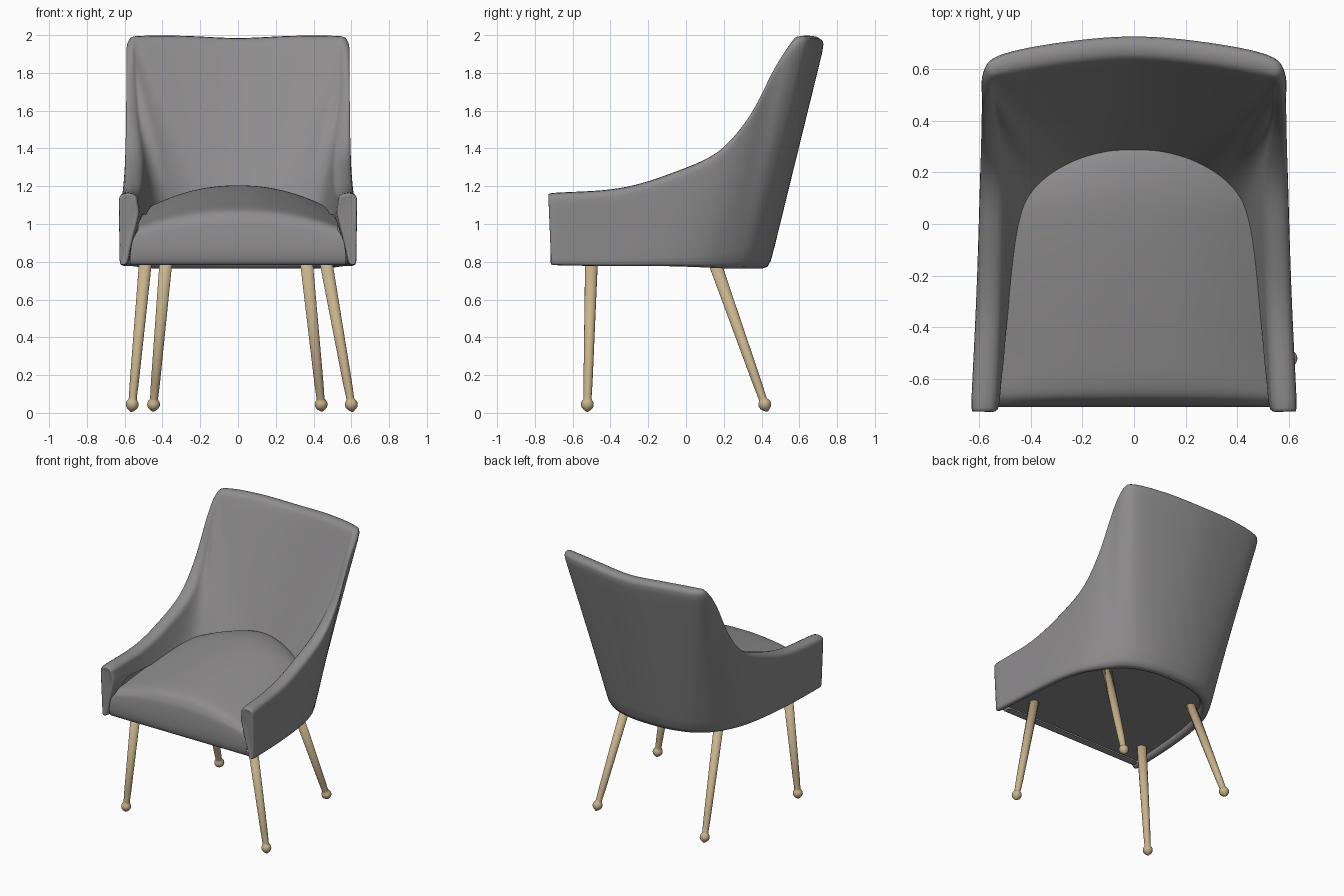
import bpy, bmesh, math
from mathutils import Vector as V

cube = bpy.data.objects.get("Cube")
if cube:
    bpy.data.objects.remove(cube)


def material(name, rgb):
    m = bpy.data.materials.new(name)
    m.use_nodes = True
    m.diffuse_color = (*rgb, 1)
    m.node_tree.nodes["Principled BSDF"].inputs["Base Color"].default_value = (*rgb, 1)
    return m


fabric = material("grey fabric", (.27, .262, .268))
wood = material("pale wood", (.58, .45, .26))


def finish(name, bm, mat, levels=0):
    bmesh.ops.recalc_face_normals(bm, faces=bm.faces)
    mesh = bpy.data.meshes.new(name)
    bm.to_mesh(mesh)
    bm.free()
    mesh.materials.append(mat)
    mesh.shade_smooth()
    ob = bpy.data.objects.new(name, mesh)
    bpy.context.collection.objects.link(ob)
    if levels:
        sub = ob.modifiers.new("Smooth", 'SUBSURF')
        sub.levels = sub.render_levels = levels


def spline(points, steps=4):
    """Smooth curve passing through every point."""
    p = [V(q) for q in points]
    p = [p[0] * 2 - p[1]] + p + [p[-1] * 2 - p[-2]]
    out = []
    for i in range(1, len(p) - 2):
        a, b, c, d = p[i - 1:i + 3]
        for k in range(steps):
            t = k / steps
            out.append(b + (c - a) * t / 2 + (a * 2 - b * 5 + c * 4 - d) * t * t / 2
                       + (b * 3 - a - c * 3 + d) * t ** 3 / 2)
    return out + [p[-2]]


def both_sides(half):
    """Spline through one half, from front to centre back, and its mirror."""
    flip = [(-q[0], *q[1:]) for q in half[:-1]]
    return spline(list(half) + flip[::-1])


def bridge(bm, rows, closed):
    loops = [[bm.verts.new(p) for p in row] for row in rows]
    n = len(loops[0])
    for a, b in zip(loops, loops[1:]):
        for i in range(n if closed else n - 1):
            j = (i + 1) % n
            bm.faces.new((a[i], a[j], b[j], b[i]))
    return loops


# Shell guide curves: outer bottom, outer top, top thickness, inner seat line
bottom = [(.628, -.715, .78), (.615, -.4, .775), (.592, -.12, .775), (.553, .06, .77),
          (.51, .16, .765), (.46, .25, .762), (.395, .33, .762), (.3, .39, .762),
          (.16, .43, .762), (0, .44, .762)]
top = [(.634, -.73, 1.14), (.615, -.35, 1.165), (.605, -.05, 1.255), (.6, .17, 1.365),
       (.596, .335, 1.56), (.593, .475, 1.82), (.59, .59, 1.95), (.525, .662, 1.972),
       (.28, .712, 1.972), (0, .735, 1.96)]
thick = [(-.1, 0, 0), (-.1, 0, 0), (-.1, 0, 0), (-.095, .02, 0), (-.07, .03, 0),
         (-.05, .01, 0), (-.045, -.035, 0), (-.025, -.09, 0), (-.01, -.1, 0), (0, -.1, 0)]
seat_line = [(.52, -.72, 1.05), (.49, -.35, 1.05), (.455, -.1, 1.05), (.42, .03, 1.06),
             (.38, .11, 1.08), (.33, .17, 1.1), (.27, .22, 1.13), (.2, .255, 1.15),
             (.1, .28, 1.17), (0, .285, 1.18)]
rim = both_sides(bottom)
rows = []
for b, t, off, s in zip(rim, both_sides(top), both_sides(thick), both_sides(seat_line)):
    inner = t + off
    low = b.lerp(s, .45)
    low.z = b.z
    rows.append([low + V((0, 0, .06)), low, b, b.lerp(t, .06), b.lerp(t, .35), b.lerp(t, .65),
                 b.lerp(t, .93), t, t + off * .2 + V((0, 0, .025)),
                 t + off * .8 + V((0, 0, .025)), inner, inner.lerp(s, .07),
                 inner.lerp(s, .4), inner.lerp(s, .75), s])
bm = bmesh.new()
loops = bridge(bm, rows, True)
# Leave the wall open where the cushion covers it
edge = {v for loop in loops for v in (loop[0], loop[-1])}
covered = [f for f in bm.faces if f.calc_center_median().y > -.6
           and all(v in edge for v in f.verts)]
bmesh.ops.delete(bm, geom=covered, context='FACES_ONLY')
caps = [bm.faces.new(loops[0]), bm.faces.new(loops[-1])]
bmesh.ops.recalc_face_normals(bm, faces=bm.faces)
bmesh.ops.inset_individual(bm, faces=caps, thickness=.012)
bmesh.ops.inset_individual(bm, faces=caps, thickness=.015, depth=-.006)
finish("upholstered_shell", bm, fabric, 1)

# Crowned seat cushion: height profile with half width at each step
profile = [(-.64, .79, .57), (-.69, .785, .57), (-.71, .85, .57), (-.705, .97, .55),
           (-.69, 1.03, .53), (-.64, 1.08, .53), (-.45, 1.12, .52), (-.2, 1.165, .49),
           (0, 1.195, .46), (.12, 1.205, .43), (.22, 1.2, .36), (.29, 1.185, .25),
           (.315, 1.15, .15)]
rows = []
for y, z, w in spline(profile, 3):
    crown = .1 * max(0, min(1, (z - .9) / .2))
    rows.append([V((w * t, y, z - crown * abs(t) ** 2.2)) for t in (i / 8 for i in range(-8, 9))])
bm = bmesh.new()
bridge(bm, rows, False)
finish("seat_cushion", bm, fabric, 1)

# Recessed underside panel
bm = bmesh.new()
bm.faces.new([bm.verts.new((p.x * .93, p.y * .92, .81)) for p in rim])
finish("underside_panel", bm, fabric)


# Turned tapered legs with ball feet
def leg(name, head, foot):
    head, foot = V(head), V(foot)
    axis = head - foot
    turn = V((0, 0, 1)).rotation_difference(axis)
    ball = .034
    turned = [(.004, -.04), (.016, -.031)]
    turned += [(ball * math.cos(a), ball * math.sin(a))
               for a in (math.radians(d) for d in range(-50, 51, 20))]
    turned += [(.021, .034), (.024, .12), (.034, axis.length)]
    rings = [[foot + turn @ V((r * math.cos(k * math.tau / 20), r * math.sin(k * math.tau / 20), h))
              for k in range(20)] for r, h in turned]
    bm = bmesh.new()
    ends = bridge(bm, rings, True)
    bm.faces.new(ends[0])
    bm.faces.new(ends[-1])
    finish(name, bm, wood)


leg("front_right_leg", (-.488, -.5, .82), (-.56, -.522, .045))
leg("front_left_leg", (.462, -.5, .82), (.6, -.522, .045))
leg("back_right_leg", (-.38, .143, .82), (-.447, .417, .045))
leg("back_left_leg", (.36, .143, .82), (.44, .417, .045))
